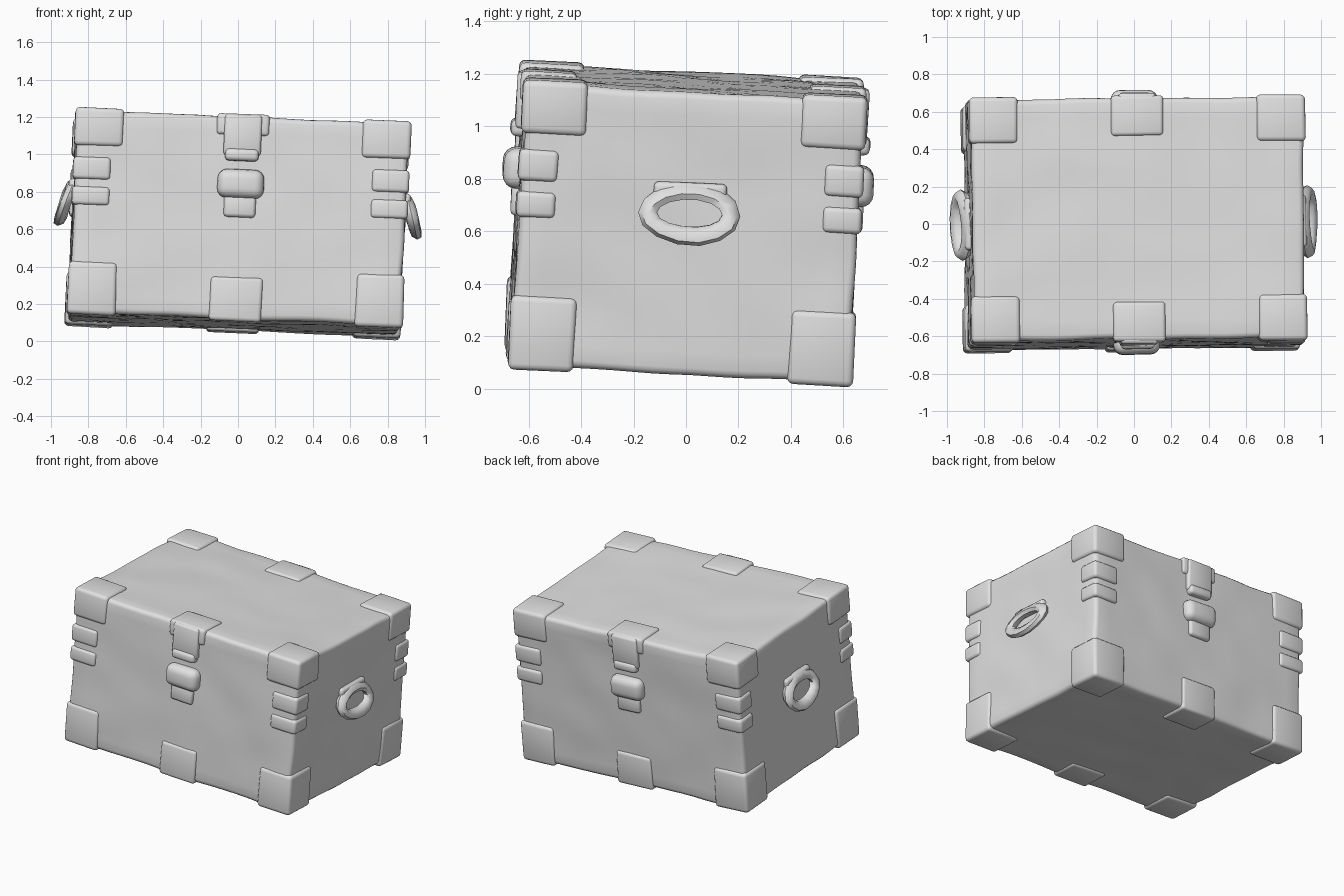
import bpy, bmesh, math
from mathutils import Matrix, Vector, noise

if "Cube" in bpy.data.objects:
    bpy.data.objects.remove(bpy.data.objects["Cube"])

# The whole chest rests slightly tilted
TILT = (Matrix.Translation((0, 0, 0.63))
        @ Matrix.Rotation(math.radians(0.5), 4, 'Z')
        @ Matrix.Rotation(math.radians(2.5), 4, 'Y')
        @ Matrix.Rotation(math.radians(-3.0), 4, 'X'))
HX, HY, HZ = 0.885, 0.645, 0.54      # body half sizes
OUT = 0.014                          # how far the metal fittings stand proud

grey = bpy.data.materials.new("plain grey")
grey.diffuse_color = (0.75, 0.75, 0.75, 1)
grey.use_nodes = True
grey.node_tree.nodes["Principled BSDF"].inputs["Base Color"].default_value = grey.diffuse_color


def finish(name, bm, lump):
    """Roughen the surface a little, tilt it and make a smooth object."""
    for v in bm.verts:
        v.co += noise.noise_vector(v.co * 4.0) * lump
    bmesh.ops.recalc_face_normals(bm, faces=bm.faces)
    bm.transform(TILT)
    me = bpy.data.meshes.new(name)
    bm.to_mesh(me)
    bm.free()
    me.materials.append(grey)
    ob = bpy.data.objects.new(name, me)
    bpy.context.collection.objects.link(ob)
    bpy.ops.object.select_all(action='DESELECT')
    ob.select_set(True)
    bpy.context.view_layer.objects.active = ob
    bpy.ops.object.shade_smooth_by_angle(angle=math.radians(50))
    return ob


def box(name, a, b, bevel=0.012, segments=2, cuts=0, lump=0.004):
    """Rounded box between two opposite corners."""
    a, b = Vector(a), Vector(b)
    bm = bmesh.new()
    bmesh.ops.create_cube(bm, size=1)
    for v in bm.verts:
        for i in range(3):
            v.co[i] = (a[i] + b[i]) / 2 + v.co[i] * abs(b[i] - a[i])
    bmesh.ops.bevel(bm, geom=bm.edges[:], offset=bevel, segments=segments,
                    affect='EDGES', profile=0.5)
    if cuts:
        long_edges = [e for e in bm.edges if e.calc_length() > 0.2]
        bmesh.ops.subdivide_edges(bm, edges=long_edges, cuts=cuts, use_grid_fill=True)
    return finish(name, bm, lump)


# Chest body
box("chest_body", (-HX, -HY, -HZ), (HX, HY, HZ), 0.028, 3, 16, 0.009)

# Corner brackets and the bands round the upright edges
for sx in (-1, 1):
    for sy in (-1, 1):
        ox, oy = sx * (HX + OUT), sy * (HY + OUT)
        for sz, tall in ((-1, 0.27), (1, 0.19)):
            box("corner_bracket",
                (ox, oy, sz * (HZ + OUT)),
                (ox - sx * 0.26, oy - sy * 0.25, sz * (HZ - tall)), 0.024, 3)
        for low, high in ((0.17, 0.29), (0.03, 0.13)):
            box("corner_band", (ox, oy, low),
                (ox - sx * 0.2, oy - sy * 0.15, high), 0.02, 3)

# Latch parts, repeated at the front and the back
for sy in (-1, 1):
    for sz, tall in ((-1, 0.22), (1, 0.1)):
        box("edge_plate", (-0.14, sy * (HY + OUT), sz * (HZ + OUT)),
            (0.14, sy * (HY - 0.2), sz * (HZ - tall)), 0.02, 3)
    box("latch_strap", (-0.1, sy * (HY - 0.05), 0.33),
        (0.1, sy * (HY + 0.027), HZ + 0.008), 0.016, 2)
    box("latch_lip", (-0.09, sy * (HY - 0.05), 0.3),
        (0.09, sy * (HY + 0.042), 0.365), 0.022, 3)
    box("latch_roll", (-0.125, sy * (HY - 0.06), 0.1),
        (0.125, sy * (HY + 0.062), 0.255), 0.05, 4)
    box("latch_tail", (-0.085, sy * (HY - 0.05), 0.0),
        (0.085, sy * (HY + 0.026), 0.12), 0.018, 2)


# Hanging ring handles with their mounts
def ring(sx, around=14, tube=7):
    bm = bmesh.new()
    loops = []
    for i in range(around):
        t = 2 * math.pi * i / around
        loop = []
        for j in range(tube):
            p = 2 * math.pi * j / tube
            r = 0.037 * math.cos(p)
            z = (0.088 + r) * math.sin(t)
            y = (0.158 + r) * math.cos(t)
            x = 0.925 - 0.3 * z + 0.033 * math.sin(p)
            loop.append(bm.verts.new((sx * x, y, z + 0.075)))
        loops.append(loop)
    for i in range(around):
        a, b = loops[i], loops[(i + 1) % around]
        for j in range(tube):
            k = (j + 1) % tube
            bm.faces.new((a[j], b[j], b[k], a[k]))
    finish("ring_handle", bm, 0.012)


for sx in (-1, 1):
    ring(sx)
    box("handle_mount", (sx * (HX - 0.04), -0.14, 0.13),
        (sx * (HX + 0.03), 0.14, 0.195), 0.02, 3)
